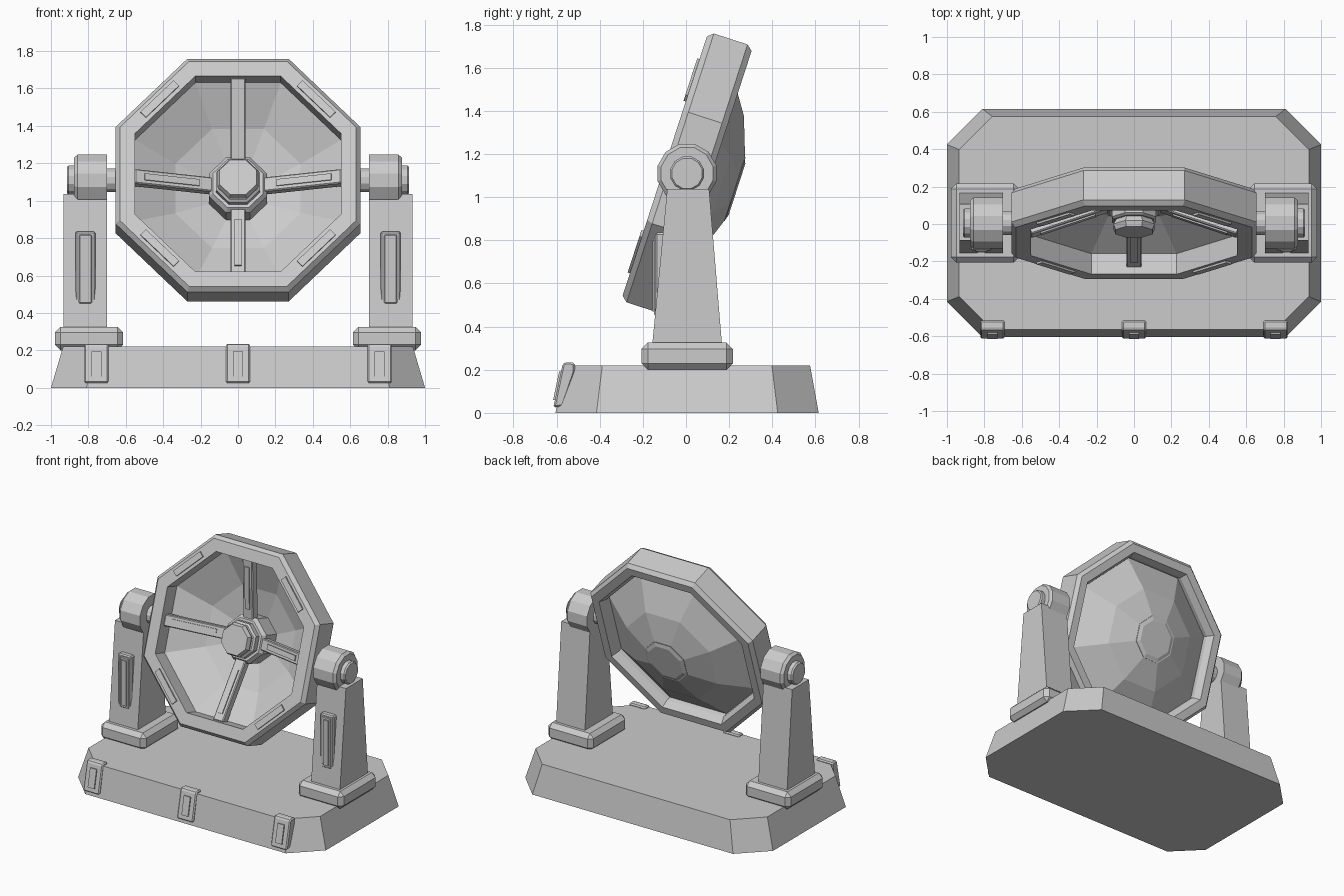
import bpy, bmesh, math
from mathutils import Matrix, Vector

if "Cube" in bpy.data.objects:
    bpy.data.objects.remove(bpy.data.objects["Cube"])

grey = bpy.data.materials.new("light_grey")
grey.diffuse_color = (0.6, 0.6, 0.6, 1)
grey.use_nodes = True
grey.node_tree.nodes["Principled BSDF"].inputs["Base Color"].default_value = grey.diffuse_color
I = Matrix.Identity(4)
CY = 0.005                     # depth of the pivot line
PIVOT = Matrix.Translation((0, CY, 1.11))
TILT = PIVOT @ Matrix.Rotation(math.radians(-18), 4, 'X')


def loft(name, loops, matrix=I, closed=False, bevel=0):
    """Skin equal-length loops; cap the ends or join them into a ring."""
    bm = bmesh.new()
    rows = [[bm.verts.new(matrix @ Vector(p)) for p in lp] for lp in loops]
    n = len(rows[0])
    for k in range(len(rows) if closed else len(rows) - 1):
        a, b = rows[k], rows[(k + 1) % len(rows)]
        for i in range(n):
            j = (i + 1) % n
            bm.faces.new((a[i], a[j], b[j], b[i]))
    if not closed:
        bm.faces.new(rows[0])
        bm.faces.new(rows[-1])
    bmesh.ops.recalc_face_normals(bm, faces=bm.faces[:])
    me = bpy.data.meshes.new(name)
    bm.to_mesh(me)
    bm.free()
    me.materials.append(grey)
    ob = bpy.data.objects.new(name, me)
    bpy.context.collection.objects.link(ob)
    if bevel:
        mod = ob.modifiers.new("bevel", 'BEVEL')
        mod.width, mod.segments = bevel, 1
    return ob


def rect(hx, hy, z, cx=0, cy=0):
    return [(cx + a * hx, cy + b * hy, z) for a, b in ((-1, -1), (1, -1), (1, 1), (-1, 1))]


def box(name, size, centre, matrix=I, bevel=0):
    x, y, z = (s / 2 for s in size)
    m = matrix @ Matrix.Translation(centre)
    return loft(name, [rect(x, y, -z), rect(x, y, z)], m, bevel=bevel)


def turned(name, profile, n, matrix, closed=False):
    """Polygonal solid about local Y; profile holds (flat radius, depth)."""
    k = 1 / math.cos(math.pi / n)
    angs = [(i + 0.5) * 2 * math.pi / n for i in range(n)]
    return loft(name, [[(r * k * math.cos(a), d, r * k * math.sin(a)) for a in angs]
                       for r, d in profile], matrix, closed)


def slab(hx, hy, cut, z):
    """Rectangle with cut corners."""
    q = [(hx, hy - cut), (hx - cut, hy)]
    pts = q + [(-x, y) for x, y in q[::-1]]
    pts += [(-x, -y) for x, y in q] + [(x, -y) for x, y in q[::-1]]
    return [(x, y + CY, z) for x, y in pts]


# base with sloping sides
loft("base", [slab(1.0, 0.61, 0.19, 0), slab(0.935, 0.57, 0.177, 0.22)])

# clamps along the front edge of the base
side = [(-.615, .025), (-.572, .225), (-.56, .235), (-.515, .232), (-.515, .19), (-.57, .03)]
for cx in (-0.757, 0, 0.757):
    loft("base_clamp", [[(cx + h, y, z) for y, z in side] for h in (-.065, .065)], bevel=0.01)
    lean = Matrix.Translation((cx, -0.593, 0.125)) @ Matrix.Rotation(math.radians(-12), 4, 'X')
    box("clamp_plate", (0.052, 0.018, 0.135), (0, 0, 0), lean)

# two posts, each with foot, front panel and bearing
for s in (-1, 1):
    box("post_foot", (0.365, 0.424, 0.126), (s * 0.797, CY, 0.263), bevel=0.03)
    px = s * 0.816
    loft("post", [rect(0.116, 0.163, 0.3, px, CY), rect(0.116, 0.097, 1.037, px, 0.01)])
    box("post_panel", (0.108, 0.07, 0.37), (px, -0.108, 0.65), bevel=0.008)
    box("post_panel_rib", (0.072, 0.07, 0.37), (px, -0.113, 0.635), bevel=0.006)
    box("post_panel_plate", (0.04, 0.07, 0.33), (px, -0.121, 0.635))
    out = PIVOT @ Matrix.Rotation(-s * math.pi / 2, 4, 'Z')
    turned("bearing", [(.136, .70), (.136, .858), (.12, .877), (.078, .877), (.078, .905),
                       (.07, .915)], 12, out)
    turned("axle", [(.063, .60), (.063, .72)], 12, out)

# tilted octagonal rim
turned("rim", [(.55, -.109), (.632, -.109), (.655, -.082), (.655, .082), (.632, .109),
               (.575, .109), (.55, .06)], 8, TILT, closed=True)

# faceted bowl, a thin shell
turned("bowl", [(.56, .0), (.335, .145), (.125, .222), (.02, .225),
                (.02, .243), (.125, .243), (.335, .168), (.56, .02)], 8, TILT, closed=True)
turned("bowl_back_cap", [(.03, .23), (.03, .243)], 8, TILT)

# stepped hub
turned("hub_base", [(.155, .235), (.155, .085), (.135, .06)], 8, TILT)
turned("hub_collar", [(.118, .08), (.118, .02), (.105, .01)], 8, TILT)
turned("hub_head", [(.085, .03), (.11, -.02), (.098, -.05)], 8, TILT)

# four spokes sloping back from the rim to the hub
r0, d0, r1, d1 = .13, .105, .56, -.045
length = math.hypot(r1 - r0, d1 - d0)
slope = math.atan2(d0 - d1, r1 - r0)
for i in range(4):
    m = (TILT @ Matrix.Rotation(i * math.pi / 2, 4, 'Y')
         @ Matrix.Translation((0, (d0 + d1) / 2, (r0 + r1) / 2))
         @ Matrix.Rotation(slope, 4, 'X'))
    box("spoke", (0.08, 0.06, length), (0, 0, 0), m, bevel=0.006)
    box("spoke_plate", (0.036, 0.02, 0.31), (0, -0.028, 0.02), m)

# plates on the diagonal rim sides
for i in range(4):
    m = TILT @ Matrix.Rotation((i + 0.5) * math.pi / 2, 4, 'Y')
    box("rim_plate", (0.25, 0.03, 0.042), (0, -0.105, 0.592), m)
